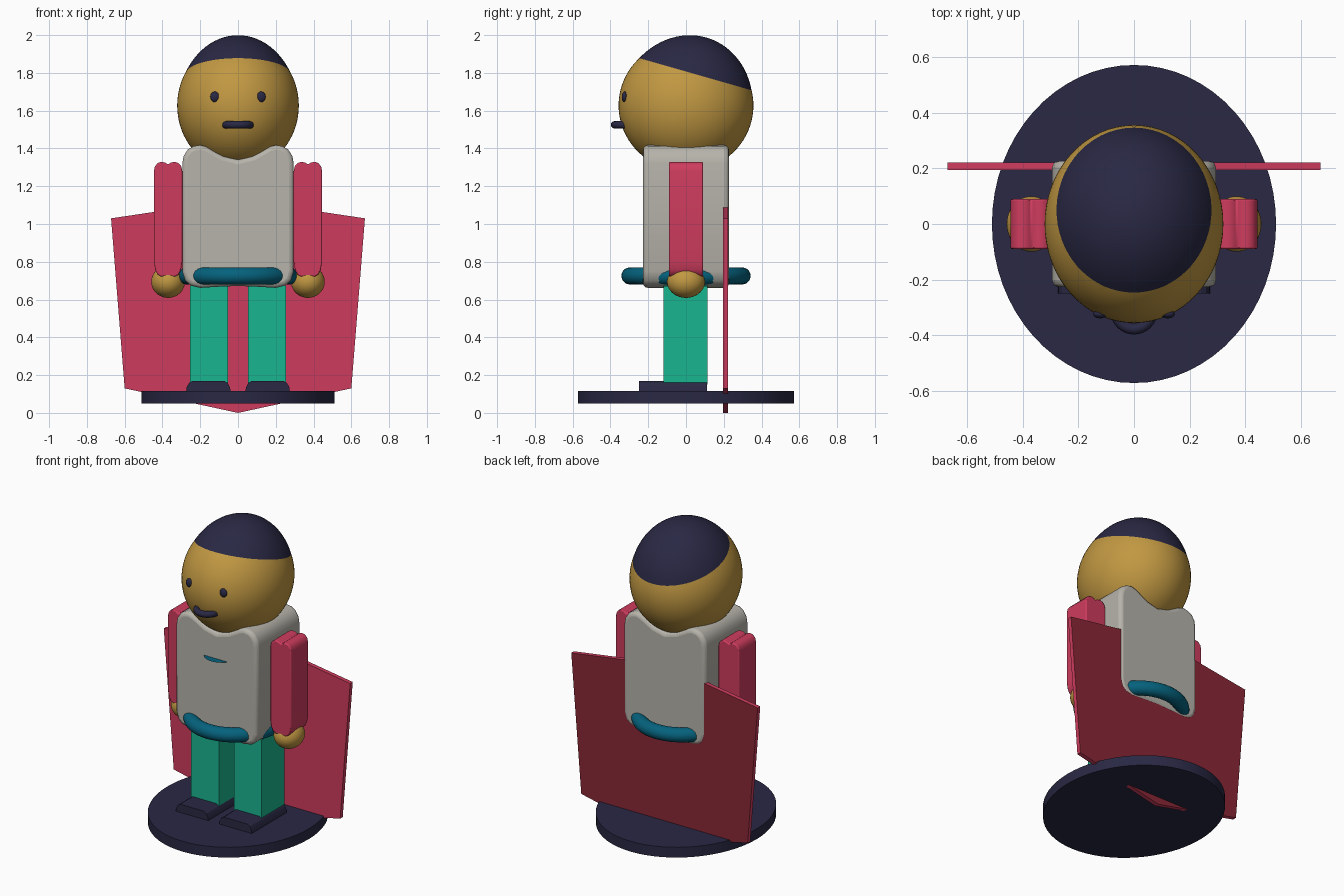
import bpy, bmesh, math
from mathutils import Vector

if "Cube" in bpy.data.objects:
    bpy.data.objects.remove(bpy.data.objects["Cube"])


def colour(name, r, g, b):
    m = bpy.data.materials.new(name)
    lin = [((c / 255 + 0.055) / 1.055) ** 2.4 for c in (r, g, b)]
    m.diffuse_color = (*lin, 1)
    m.use_nodes = True
    m.node_tree.nodes["Principled BSDF"].inputs["Base Color"].default_value = m.diffuse_color
    return m


SKIN = colour("tan skin", 193, 152, 66)
NAVY = colour("navy", 41, 40, 68)
GREY = colour("warm grey", 182, 179, 170)
RED = colour("crimson", 206, 60, 94)
MAROON = colour("dark maroon lining", 138, 40, 54)
GREEN = colour("green", 26, 182, 144)
TEAL = colour("teal", 4, 98, 125)


def finish(bm, name, mat, smooth=40, bevel=0, segs=3):
    bmesh.ops.recalc_face_normals(bm, faces=bm.faces)
    me = bpy.data.meshes.new(name)
    bm.to_mesh(me)
    bm.free()
    me.materials.append(mat)
    ob = bpy.data.objects.new(name, me)
    bpy.context.collection.objects.link(ob)
    if bevel:
        mod = ob.modifiers.new("rounded edges", 'BEVEL')
        mod.width, mod.segments = bevel, segs
        mod.limit_method, mod.angle_limit = 'ANGLE', math.radians(50)
    if smooth:
        bpy.ops.object.select_all(action='DESELECT')
        ob.select_set(True)
        bpy.context.view_layer.objects.active = ob
        bpy.ops.object.shade_smooth_by_angle(angle=math.radians(smooth))
    return ob


def prism(name, profile, y0, y1, mat, **kw):
    """Extrude an x-z outline along y."""
    bm = bmesh.new()
    f = bm.faces.new([bm.verts.new((x, y0, z)) for x, z in profile])
    ext = bmesh.ops.extrude_face_region(bm, geom=[f])
    moved = [v for v in ext["geom"] if isinstance(v, bmesh.types.BMVert)]
    bmesh.ops.translate(bm, verts=moved, vec=(0, y1 - y0, 0))
    return finish(bm, name, mat, **kw)


def sphere(loc, size, u=48, v=32):
    bm = bmesh.new()
    bmesh.ops.create_uvsphere(bm, u_segments=u, v_segments=v, radius=1)
    bmesh.ops.scale(bm, verts=bm.verts, vec=size)
    bmesh.ops.translate(bm, verts=bm.verts, vec=loc)
    return bm


def ring(name, loc, major, minor, mat, n=64, m=20, sx=1):
    bm = bmesh.new()
    rows = []
    for i in range(n):
        a = math.tau * i / n
        rows.append([])
        for j in range(m):
            b = math.tau * j / m
            r = major + minor * math.cos(b)
            rows[i].append(bm.verts.new((loc[0] + sx * r * math.cos(a), loc[1] + r * math.sin(a),
                                         loc[2] + minor * math.sin(b))))
    for i in range(n):
        for j in range(m):
            k, l = (i + 1) % n, (j + 1) % m
            bm.faces.new((rows[i][j], rows[k][j], rows[k][l], rows[i][l]))
    return finish(bm, name, mat, smooth=60)


def mirrored(half):
    """Complete a right-half outline that runs from the bottom to the top."""
    return half + [(-x, z) for x, z in reversed(half) if x > 0]


# Oval stand
bm = bmesh.new()
bmesh.ops.create_cone(bm, cap_ends=True, segments=64, radius1=1, radius2=1, depth=0.067)
bmesh.ops.scale(bm, verts=bm.verts, vec=(0.512, 0.573, 1))
bmesh.ops.translate(bm, verts=bm.verts, vec=(0, 0, 0.082))
finish(bm, "stand", NAVY)

# Flat cape panel with a darker back
cape = prism("cape", mirrored([(0, 0), (0.6, 0.13), (0.672, 1.03), (0, 1.13)]),
             0.195, 0.222, RED, smooth=0)
cape.data.materials.append(MAROON)
for p in cape.data.polygons:
    p.material_index = int(p.normal.y > 0.5)

# Torso with raised shoulders and dipped neckline
prism("torso", mirrored([(0, 0.672), (0.1, 0.668), (0.2, 0.662), (0.25, 0.674), (0.28, 0.70),
                         (0.295, 0.75), (0.295, 1.32), (0.288, 1.36), (0.265, 1.395),
                         (0.235, 1.412), (0.2, 1.418), (0.165, 1.408), (0.13, 1.388),
                         (0.08, 1.36), (0, 1.34)]),
      -0.227, 0.227, GREY, bevel=0.024, smooth=50)

# Belt ring around the waist, and flat disc across the chest
ring("belt", (0, 0, 0.725), 0.297, 0.045, TEAL, sx=0.925)
bm = bmesh.new()
bmesh.ops.create_circle(bm, cap_ends=True, segments=48, radius=0.1)
bmesh.ops.translate(bm, verts=bm.verts, vec=(0, -0.174, 1.174))
finish(bm, "chest_disc", TEAL, smooth=0)

# Limbs on both sides
arm_half = [(0, 0.725), (0.035, 0.721), (0.055, 0.732), (0.068, 0.757), (0.075, 0.80),
            (0.075, 1.28), (0.07, 1.305), (0.055, 1.323), (0.035, 1.329), (0.015, 1.325),
            (0, 1.315)]
leg_half = [(0, 0.15), (0.1, 0.15), (0.1, 0.67), (0.09, 0.683), (0, 0.683)]
shoe_half = [(0, 0.11), (0.118, 0.11), (0.115, 0.135), (0.103, 0.158), (0.085, 0.169), (0, 0.169)]
for side, s in (("left", -1), ("right", 1)):
    def at(half, cx):
        return [(x + s * cx, z) for x, z in mirrored(half)]
    prism(side + "_arm", at(arm_half, 0.37), -0.09, 0.09, RED, bevel=0.006, segs=2)
    prism(side + "_leg", at(leg_half, 0.154), -0.12, 0.115, GREEN, smooth=0)
    prism(side + "_shoe", at(shoe_half, 0.157), -0.25, 0.11, NAVY, smooth=30)
    finish(sphere((s * 0.37, 0, 0.694), (0.089, 0.1, 0.085)), side + "_hand", SKIN)
    finish(sphere((s * 0.122, -0.325, 1.673), (0.025, 0.015, 0.028), 24, 16),
           side + "_eye", NAVY)

# Head, cut along a tilted plane into skin and slightly raised hair
bm = sphere((0, 0, 1.627), (0.322, 0.357, 0.348), 64, 40)
origin = Vector((0, -0.24, 1.876))
normal = Vector((0, 0.166, 0.58)).normalized()
bmesh.ops.bisect_plane(bm, geom=bm.verts[:] + bm.edges[:] + bm.faces[:],
                       plane_co=origin, plane_no=normal)
for f in bm.faces:
    f.material_index = int((f.calc_center_median() - origin).dot(normal) > 0)
for v in bm.verts:
    d = (v.co - origin).dot(normal)
    if d > 0:
        v.co += normal * d * 0.155
finish(bm, "head", SKIN).data.materials.append(NAVY)

# Curved mouth
ring("mouth", (0, -0.313, 1.525), 0.065, 0.02, NAVY, 40, 12)
